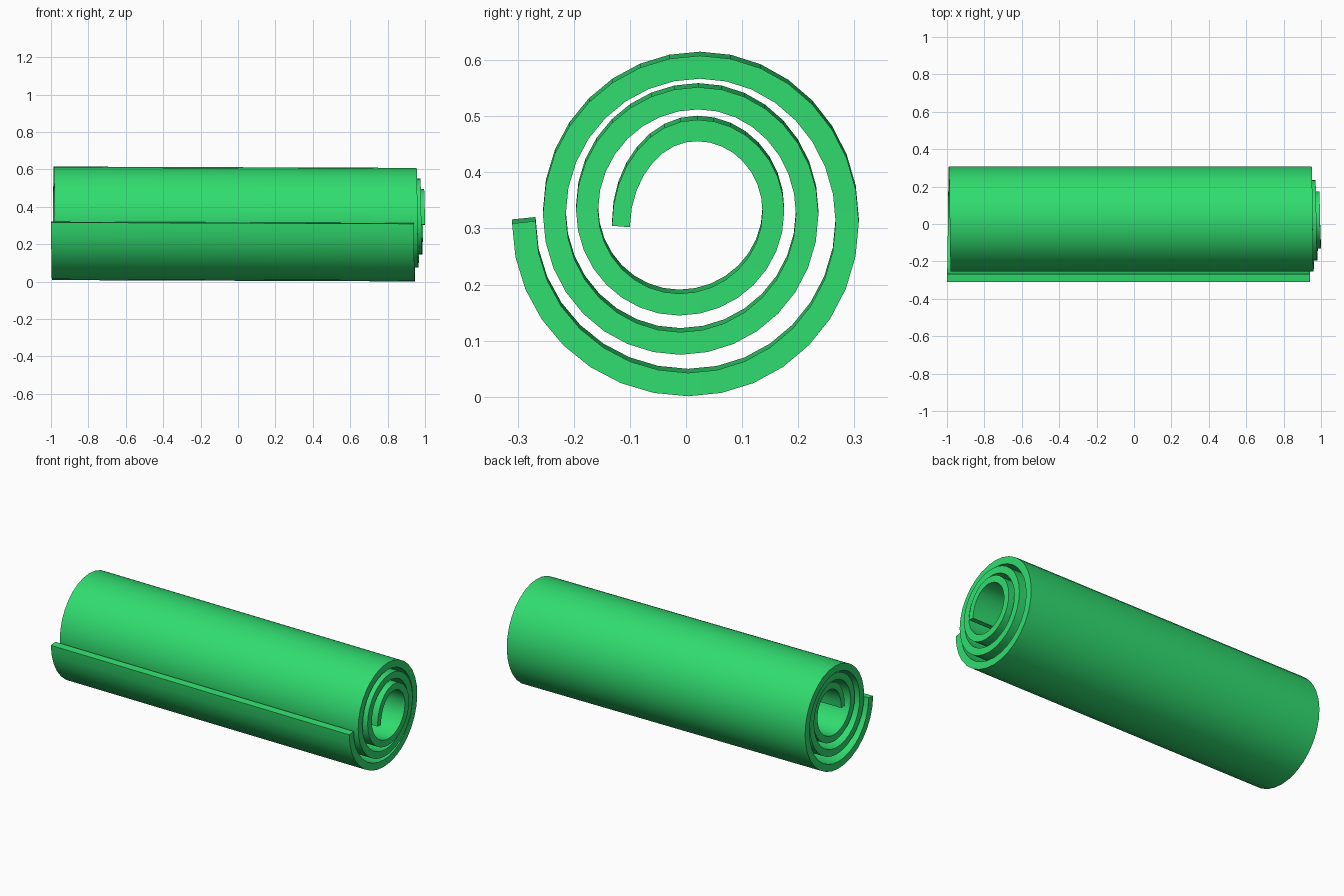
import bpy, bmesh, math
from mathutils import Vector

if "Cube" in bpy.data.objects:
    bpy.data.objects.remove(bpy.data.objects["Cube"])

SEG = 8          # segments per quarter turn
LENGTH = 1.94
SHIFT = 0.06     # sideways telescoping over the whole roll
TILT = 0.0037    # slight droop towards +x

# Outermost points of the spiral (y, z): left, bottom, right, top, repeating inwards
extremes = [(-.31, .309), (.004, .001), (.308, .311), (.025, .608),
            (-.255, .325), (-.01, .075), (.236, .325), (.022, .552),
            (-.196, .333), (-.012, .145), (.175, .33), (.02, .494),
            (-.132, .305)]

# Outer profile from quarter ellipses between neighbouring extremes
outer = []
for i in range(len(extremes) - 1):
    p, q = extremes[i], extremes[i + 1]
    for k in range(SEG):
        u = k / SEG * math.pi / 2
        if i % 2 == 0:
            outer.append(Vector((q[0] + (p[0] - q[0]) * math.cos(u), p[1] + (q[1] - p[1]) * math.sin(u))))
        else:
            outer.append(Vector((p[0] + (q[0] - p[0]) * math.sin(u), q[1] + (p[1] - q[1]) * math.cos(u))))
outer.append(Vector(extremes[-1]))
n = len(outer)

# Inner profile: offset inwards by the sheet thickness
inner = []
for i, p in enumerate(outer):
    d = (outer[min(i + 1, n - 1)] - outer[max(i - 1, 0)]).normalized()
    t = i / (n - 1)
    thick = 0.042 - 0.004 * t - 0.006 * max(0, (t - 0.92) / 0.08)
    inner.append(p + Vector((-d.y, d.x)) * thick)

# Rolled sheet
bm = bmesh.new()
rings = []
for i in range(n):
    x0 = -1 + SHIFT * i / (n - 1)
    ring = []
    for x, p in ((x0, outer[i]), (x0 + LENGTH, outer[i]), (x0 + LENGTH, inner[i]), (x0, inner[i])):
        ring.append(bm.verts.new((x, p.x, p.y + (0.95 - x) * TILT)))
    rings.append(ring)
for a, b in zip(rings, rings[1:]):
    for j in range(4):
        k = (j + 1) % 4
        bm.faces.new((a[j], a[k], b[k], b[j]))
bm.faces.new(rings[0])
bm.faces.new(rings[-1][::-1])
bmesh.ops.recalc_face_normals(bm, faces=bm.faces)
mesh = bpy.data.meshes.new("rolled_mat")
bm.to_mesh(mesh)
bm.free()
mat = bpy.data.materials.new("mat_green")
mat.diffuse_color = (0.03, 0.72, 0.16, 1)
mat.use_nodes = True
mat.node_tree.nodes["Principled BSDF"].inputs["Base Color"].default_value = mat.diffuse_color
mesh.materials.append(mat)
roll = bpy.data.objects.new("rolled_mat", mesh)
bpy.context.collection.objects.link(roll)

# Smooth rolled surface with crisp edges
bpy.context.view_layer.objects.active = roll
roll.select_set(True)
bpy.ops.object.shade_smooth_by_angle(angle=math.radians(35))
